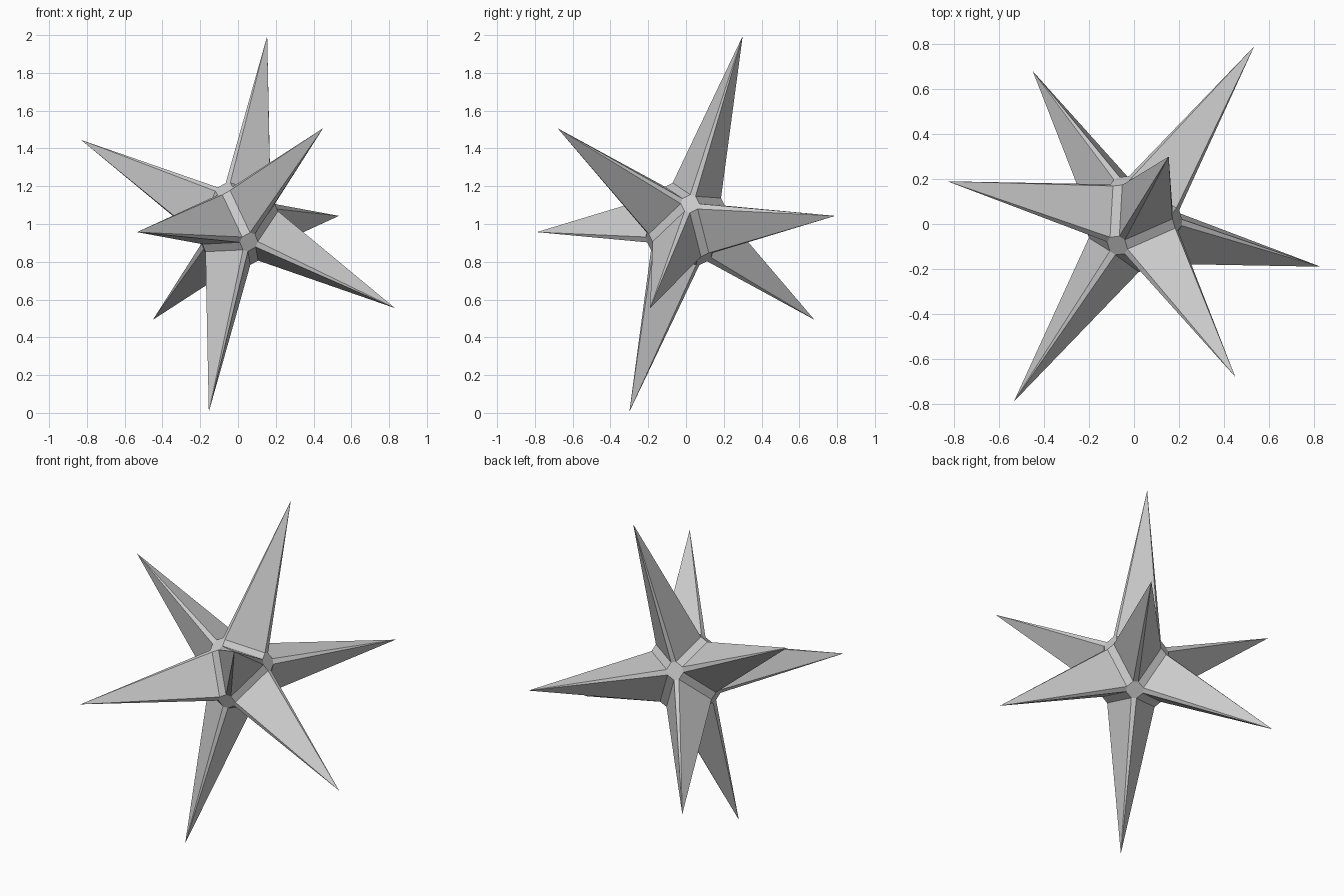
import bpy, bmesh
from itertools import permutations, product
from math import radians
from mathutils import Matrix, Vector

if "Cube" in bpy.data.objects:
    bpy.data.objects.remove(bpy.data.objects["Cube"])

# Core proportions in the star's own axes (spike tips at +-1, +-1, +-1)
HUB, WIDE, NARROW = 0.39, 0.08, 0.042

bm = bmesh.new()

# Chamfered octahedron core: hull of every signed permutation
for p in permutations((HUB, WIDE, NARROW)):
    for s in product((-1, 1), repeat=3):
        bm.verts.new([a * b for a, b in zip(p, s)])
bmesh.ops.convex_hull(bm, input=bm.verts[:])
bmesh.ops.dissolve_limit(bm, angle_limit=radians(2), verts=bm.verts[:], edges=bm.edges[:])

# Eight spikes: draw each six-sided face out to a point
spike_faces = [f for f in bm.faces if len(f.verts) == 6]
for v in bmesh.ops.poke(bm, faces=spike_faces)["verts"]:
    v.co = Vector([1 if c > 0 else -1 for c in v.co])

# Tilted, slightly stretched axes of the star
ax = Vector((0.4925, 0.055, 0.275))
ay = Vector((-0.148, 0.49, 0.244))
az = Vector((-0.19, -0.245, 0.476))
tilt = Matrix((ax, ay, az)).transposed().to_4x4()
bm.transform(Matrix.Translation((0, 0, 1)) @ tilt)
bmesh.ops.recalc_face_normals(bm, faces=bm.faces[:])

mesh = bpy.data.meshes.new("spiked_star")
bm.to_mesh(mesh)
bm.free()
bpy.context.collection.objects.link(bpy.data.objects.new("spiked_star", mesh))
